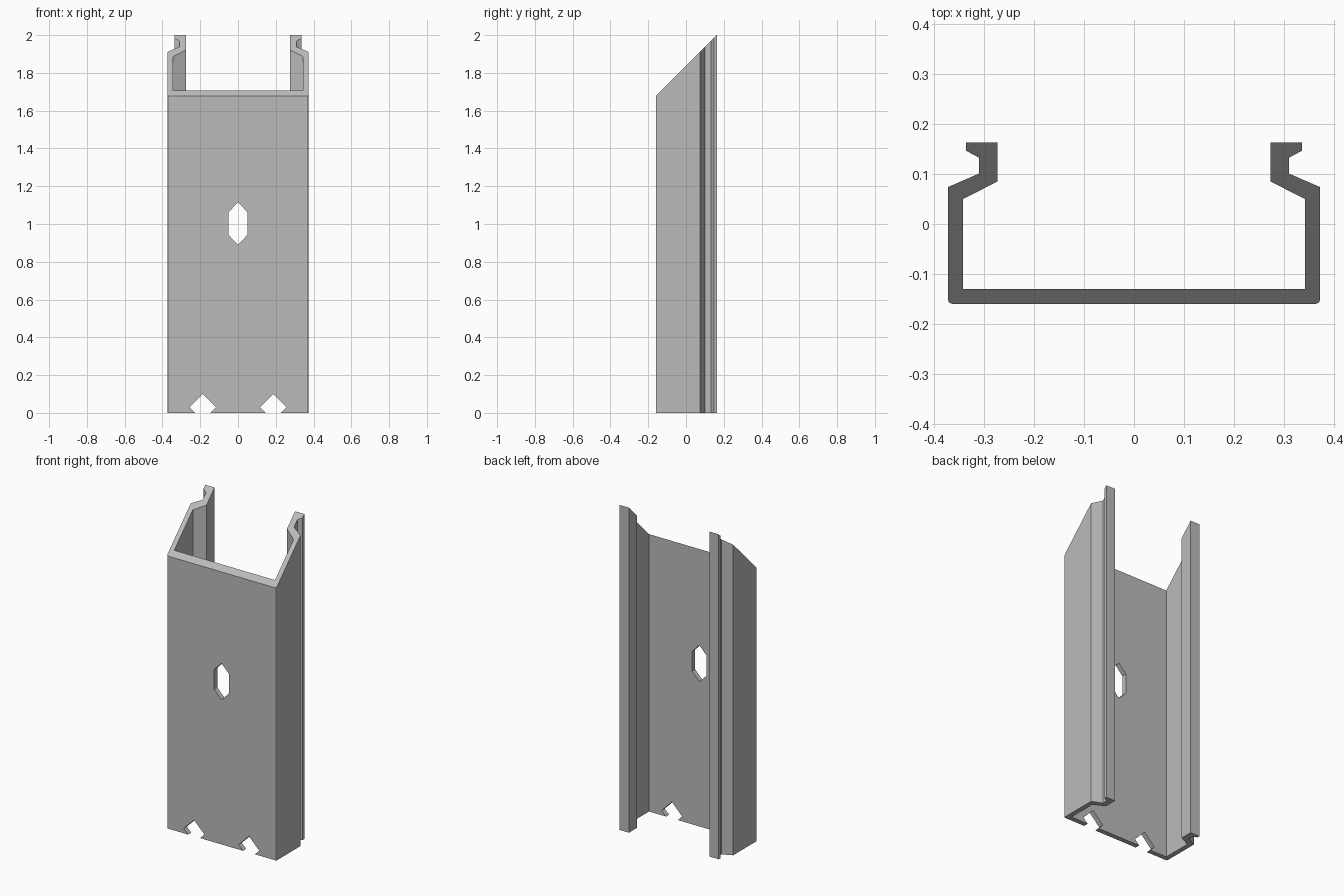
import bpy
import bmesh

cube = bpy.data.objects.get("Cube")
if cube:
    bpy.data.objects.remove(cube, do_unlink=True)

steel = bpy.data.materials.new("steel_grey")
steel.use_nodes = True
colour = (0.5, 0.5, 0.5, 1)
steel.diffuse_color = colour
steel.node_tree.nodes["Principled BSDF"].inputs["Base Color"].default_value = colour


def prism(name, start, end):
    """Closed solid between two matching outlines."""
    bm = bmesh.new()
    a = [bm.verts.new(p) for p in start]
    b = [bm.verts.new(p) for p in end]
    bm.faces.new(a)
    bm.faces.new(b)
    for i in range(len(a)):
        j = (i + 1) % len(a)
        bm.faces.new((a[i], a[j], b[j], b[i]))
    bmesh.ops.recalc_face_normals(bm, faces=bm.faces)
    mesh = bpy.data.meshes.new(name)
    bm.to_mesh(mesh)
    bm.free()
    mesh.materials.append(steel)
    obj = bpy.data.objects.new(name, mesh)
    bpy.context.collection.objects.link(obj)
    return obj


# Channel: half section from inner web corner round the lip to the outer corner
half = [(0.343, -0.13), (0.343, 0.05), (0.274, 0.085), (0.274, 0.163),
        (0.337, 0.163), (0.337, 0.147), (0.311, 0.133), (0.311, 0.101),
        (0.373, 0.074), (0.373, -0.152), (0.3707, -0.1577), (0.365, -0.16)]
section = half + [(-x, y) for x, y in reversed(half)]

# Mitred top end rises towards the back at 45 degrees
channel = prism("channel",
                [(x, y, 0) for x, y in section],
                [(x, y, 1.837 + y) for x, y in section])


def punch(name, outline):
    """Cut an outline in x and z through the front web."""
    cutter = prism(name, [(x, -0.3, z) for x, z in outline],
                   [(x, -0.08, z) for x, z in outline])
    cutter.hide_render = True
    cutter.hide_set(True)
    cutter.display_type = "WIRE"
    mod = channel.modifiers.new(name, "BOOLEAN")
    mod.object = cutter
    mod.operation = "DIFFERENCE"
    mod.solver = "EXACT"


# Elongated hole in the web
punch("slot_cutter", [(0, 0.89), (0.05, 0.942), (0.05, 1.063),
                      (0, 1.115), (-0.05, 1.063), (-0.05, 0.942)])

# Diamond notches at the bottom edge
for side, cx in (("left", 0.187), ("right", -0.187)):
    r, cz = 0.07, 0.03
    punch(side + "_notch_cutter", [(cx, cz - r), (cx + r, cz),
                                   (cx, cz + r), (cx - r, cz)])

# Bake the cuts and drop the cutters
bpy.context.view_layer.update()
graph = bpy.context.evaluated_depsgraph_get()
baked = bpy.data.meshes.new_from_object(channel.evaluated_get(graph))
cutters = [m.object for m in channel.modifiers]
channel.modifiers.clear()
channel.data = baked
for cutter in cutters:
    bpy.data.objects.remove(cutter, do_unlink=True)
